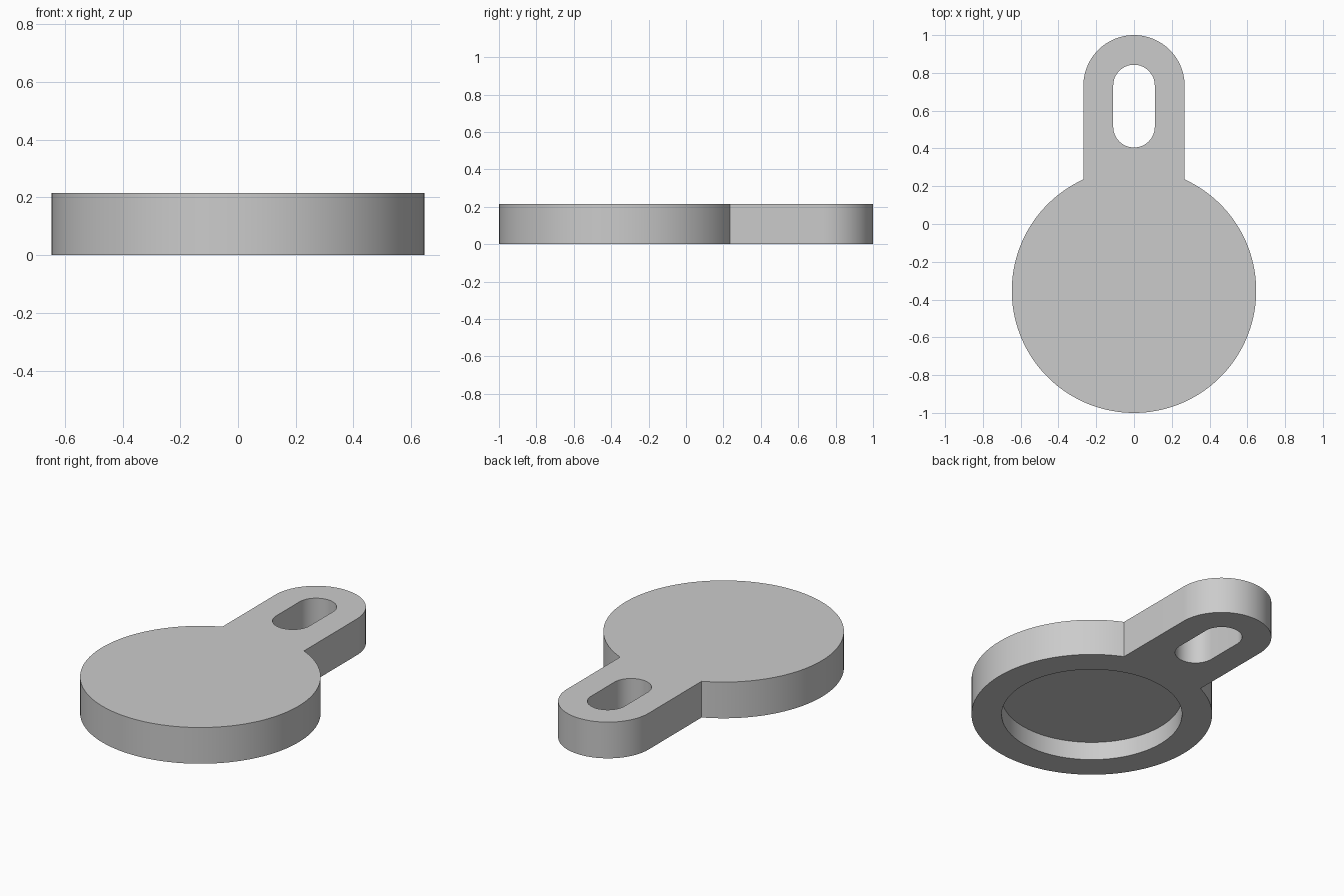
import bpy
import bmesh
from math import pi, asin, sin, cos, radians

cube = bpy.data.objects.get("Cube")
if cube:
    bpy.data.objects.remove(cube, do_unlink=True)

HEIGHT = 0.215
DISC_R, DISC_Y = 0.647, -0.353
TAB_R, TAB_Y = 0.268, 0.732
SLOT_R, SLOT_Y0, SLOT_Y1 = 0.11, 0.515, 0.733
RECESS_R, RECESS_DEPTH = 0.485, 0.107

grey = bpy.data.materials.new("plain grey")
grey.use_nodes = True
grey.diffuse_color = (0.6, 0.6, 0.6, 1)
grey.node_tree.nodes["Principled BSDF"].inputs["Base Color"].default_value = (0.6, 0.6, 0.6, 1)


def arc(cy, r, start, end, steps):
    """Points on an arc centred on x = 0, counter-clockwise."""
    angles = [start + (end - start) * i / steps for i in range(steps + 1)]
    return [(r * cos(a), cy + r * sin(a)) for a in angles]


def prism(name, outline, z0, z1):
    """Extrude a closed outline from z0 up to z1."""
    bm = bmesh.new()
    base = bm.faces.new([bm.verts.new((x, y, z0)) for x, y in outline])
    top = bmesh.ops.extrude_face_region(bm, geom=[base])["geom"]
    verts = [v for v in top if isinstance(v, bmesh.types.BMVert)]
    bmesh.ops.translate(bm, verts=verts, vec=(0, 0, z1 - z0))
    bmesh.ops.recalc_face_normals(bm, faces=bm.faces)
    mesh = bpy.data.meshes.new(name)
    bm.to_mesh(mesh)
    bm.free()
    mesh.materials.append(grey)
    obj = bpy.data.objects.new(name, mesh)
    bpy.context.collection.objects.link(obj)
    return obj


# Round disc with a straight-sided, round-ended tab
half_gap = asin(TAB_R / DISC_R)
outline = arc(DISC_Y, DISC_R, pi / 2 + half_gap, 2.5 * pi - half_gap, 112)
outline += arc(TAB_Y, TAB_R, 0, pi, 48)
body = prism("disc_with_tab", outline, 0, HEIGHT)

# Through slot in the tab and round recess under the disc
slot = arc(SLOT_Y1, SLOT_R, 0, pi, 32) + arc(SLOT_Y0, SLOT_R, pi, 2 * pi, 32)
recess = arc(DISC_Y, RECESS_R, 0, 2 * pi, 128)[:-1]
cutters = [prism("slot_cutter", slot, -0.1, HEIGHT + 0.1),
           prism("recess_cutter", recess, -0.1, RECESS_DEPTH)]

bpy.ops.object.select_all(action="DESELECT")
body.select_set(True)
bpy.context.view_layer.objects.active = body
for cutter in cutters:
    cutter.hide_render = True
    mod = body.modifiers.new(cutter.name, "BOOLEAN")
    mod.operation = "DIFFERENCE"
    mod.solver = "EXACT"
    mod.object = cutter
    bpy.ops.object.modifier_apply(modifier=mod.name)
    bpy.data.objects.remove(cutter, do_unlink=True)

bpy.ops.object.shade_smooth_by_angle(angle=radians(30))
